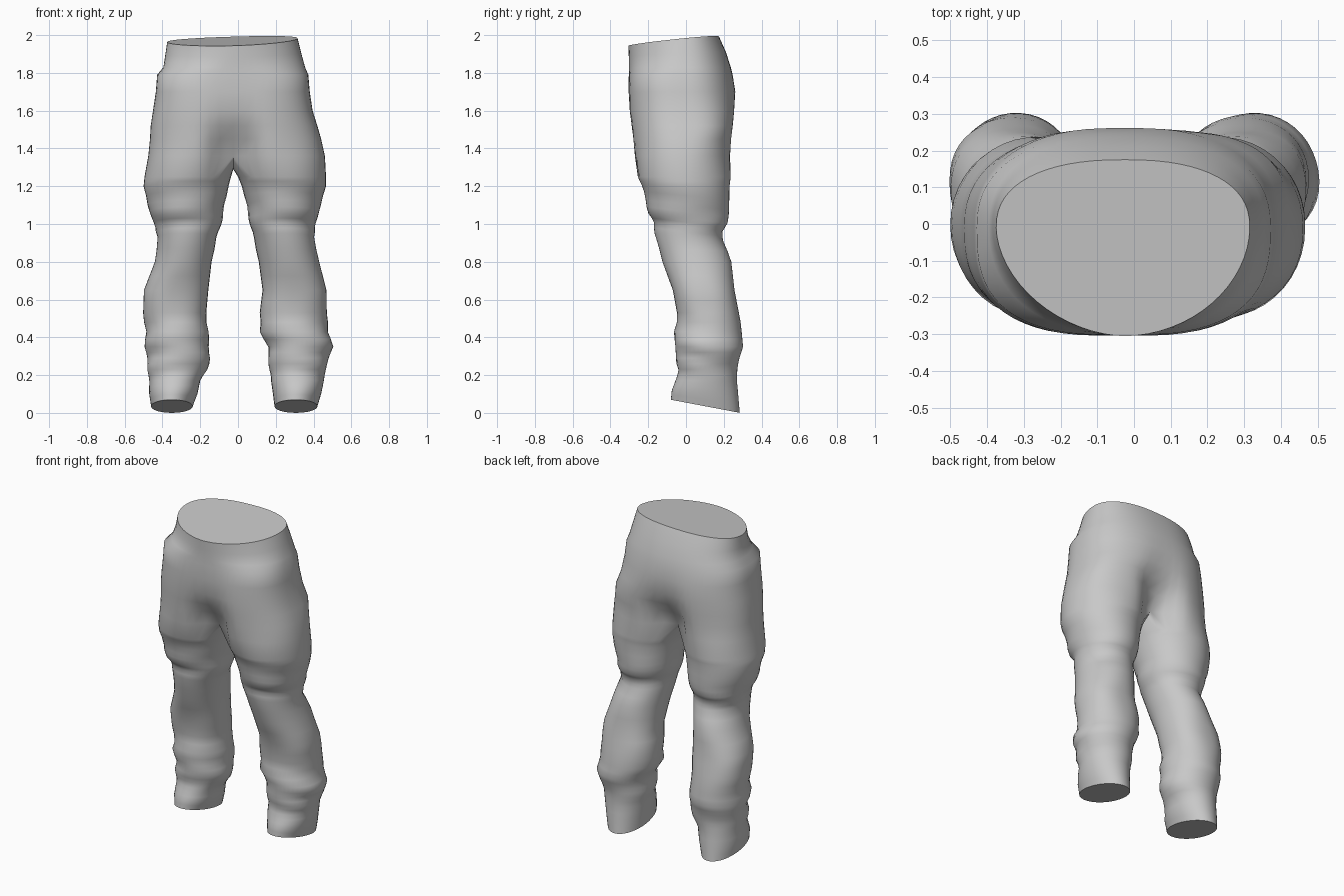
import bpy, bmesh, math

if "Cube" in bpy.data.objects:
    bpy.data.objects.remove(bpy.data.objects["Cube"])

XC = -0.025         # centre line of the body
M, K = 32, 8        # steps round the outer side and the inner thigh

# body: z, left edge, right edge, front, back, seam inset, corner power, leg blend
BODY = [
    (1.975, -0.375, 0.315, -0.305, 0.175, 0.0, 1.04, 0.0),
    (1.90, -0.385, 0.335, -0.303, 0.212, 0.0, 1.0, 0.0),
    (1.83, -0.395, 0.355, -0.302, 0.237, 0.0, 0.92, 0.0),
    (1.79, -0.428, 0.372, -0.303, 0.247, 0.0, 0.74, 0.0),
    (1.70, -0.435, 0.38, -0.307, 0.264, 0.003, 0.75, 0.0),
    (1.60, -0.45, 0.395, -0.308, 0.265, 0.016, 0.77, 0.0),
    (1.52, -0.462, 0.42, -0.302, 0.26, 0.04, 0.80, 0.03),
    (1.45, -0.466, 0.44, -0.297, 0.255, 0.09, 0.83, 0.12),
    (1.36, -0.475, 0.46, -0.288, 0.25, 0.13, 0.86, 0.35),
]
# legs: z, left outer, left inner, right outer, right inner, front, back
LEGS = [
    (1.25, -0.495, -0.037, 0.466, 0.0, -0.255, 0.237),
    (1.20, -0.50, -0.05, 0.466, 0.02, -0.235, 0.23),
    (1.10, -0.475, -0.07, 0.435, 0.045, -0.21, 0.23),
    (1.03, -0.46, -0.085, 0.425, 0.06, -0.202, 0.215),
    (0.985, -0.438, -0.095, 0.405, 0.068, -0.17, 0.195),
    (0.93, -0.422, -0.11, 0.40, 0.08, -0.162, 0.20),
    (0.80, -0.44, -0.14, 0.43, 0.11, -0.125, 0.24),
    (0.65, -0.498, -0.157, 0.468, 0.13, -0.07, 0.257),
    (0.53, -0.502, -0.168, 0.47, 0.115, -0.048, 0.28),
    (0.43, -0.49, -0.16, 0.48, 0.12, -0.055, 0.297),
    (0.35, -0.49, -0.15, 0.50, 0.155, -0.065, 0.30),
    (0.29, -0.485, -0.152, 0.485, 0.165, -0.045, 0.285),
    (0.23, -0.475, -0.16, 0.46, 0.165, -0.045, 0.27),
    (0.17, -0.47, -0.20, 0.455, 0.175, -0.055, 0.27),
    (0.10, -0.47, -0.215, 0.44, 0.185, -0.075, 0.278),
    (0.035, -0.46, -0.24, 0.42, 0.193, -0.08, 0.285),
]


def spow(v, p):
    return math.copysign(abs(v) ** p, v)


def smooth(a, b, v):
    t = min(1, max(0, (v - a) / (b - a)))
    return t * t * (3 - 2 * t)


def hip_point(u, xo, yf, yb, inset, power, back_power):
    """Half of the hip outline, from the front seam to the back seam."""
    t = math.pi * u
    yc = -0.01
    r, p = ((yc - yf), power) if u < 0.5 else ((yb - yc), back_power)
    y = yc - r * spow(math.cos(t), p)
    y -= math.copysign(inset, y) * math.exp(-(math.sin(t) / 0.2) ** 2)
    return XC + (xo - XC) * spow(math.sin(t), p), y


def leg_point(u, xo, xi, yf, yb, p):
    """Outline of one leg; u runs 0-1 outside and 1-4/3 along the inner thigh."""
    a = math.radians(45 + 270 * u)
    cx, cy = (xo + xi) / 2, (yf + yb) / 2
    return (cx - (xo - xi) / 2 * spow(math.cos(a), p),
            cy - (yb - yf) / 2 * spow(math.sin(a), p))


def folds(x, y, z, s):
    """Slanted cloth wrinkles, strongest on the shin and behind the knee."""
    front = 1 - smooth(0.02, 0.2, y)
    calf = smooth(0.15, 0.24, z) * (1 - smooth(0.42, 0.55, z))
    knee = smooth(0.85, 0.95, z) * (1 - smooth(1.05, 1.2, z))
    return (0.009 * calf * (0.25 + 0.75 * front) * math.sin(44 * z + 9 * y + s * 7 * x)
            + 0.005 * knee * math.sin(38 * z - 10 * y + s * 8 * x))


bm = bmesh.new()


def bridge(a, b, closed, flip):
    n = len(a)
    for i in range(n if closed else n - 1):
        j = (i + 1) % n
        f = [a[i], a[j], b[j], b[i]]
        bm.faces.new(f[::-1] if flip else f)


waist = []
for side in (-1, 1):
    left = side < 0
    prev = None
    # hips, turning gradually into the thighs
    for z, xl, xr, yf, yb, inset, power, blend in BODY:
        xo = xl if left else xr
        if left:
            power += 0.06 if z > 1.85 else -0.03
        # bulging pocket at the back of the right hip
        back_power = 0.85 - (0 if left else 0.2 * math.exp(-((z - 1.52) / 0.09) ** 2))
        ring = []
        for i in range(M + 1):
            u = i / M
            x, y = hip_point(u, xo, yf, yb, inset, power, back_power)
            lx, ly = leg_point(u, xo, XC, yf, yb, 0.95)
            w = blend * math.sin(math.pi * u) ** 0.5 if 0 < i < M else 0
            x, y = x + (lx - x) * w, y + (ly - y) * w
            tilt = (0.10 * y + 0.03 * x) * smooth(1.84, 1.97, z)
            ring.append(bm.verts.new((x, y, z + tilt)))
        if prev:
            bridge(prev, ring, False, not left)
        else:
            waist.append(ring)
        prev = ring
    # saddle between the legs
    y0, y1 = ring[-1].co.y, ring[0].co.y
    for i in range(1, K):
        t = i / K
        ring.append(bm.verts.new((XC, y0 + (y1 - y0) * t,
                                  z - 0.07 * math.sin(math.pi * t))))
    # leg rings, with extra rings in between to carry the wrinkles
    rows = []
    for a, b in zip(LEGS, LEGS[1:]):
        rows += [a, tuple((p + q) / 2 for p, q in zip(a, b))]
    rows.append(LEGS[-1])
    for z, lo, li, ro, ri, yf, yb in rows:
        xo, xi = (lo, li) if left else (ro, ri)
        ring = []
        cx, cy = (xo + xi) / 2, (yf + yb) / 2
        power = 0.98 - 0.14 * math.exp(-((z - 0.6) / 0.12) ** 2)
        for i in range(M + K):
            x, y = leg_point(i / M if i <= M else 1 + (i - M) / K / 3,
                             xo, xi, yf, yb, power)
            d = folds(x, y, z, side)
            r = math.hypot(x - cx, y - cy)
            hem = -0.19 * (y - cy) * (1 - smooth(0.03, 0.2, z))
            knee = -0.12 * (y - cy) * smooth(0.8, 0.95, z) * (1 - smooth(1.1, 1.25, z))
            ring.append(bm.verts.new((x + d * (x - cx) / r, y + d * (y - cy) / r,
                                      z + hem + knee)))
        bridge(prev, ring, True, not left)
        prev = ring
    # closed leg end
    bm.faces.new(prev)

# closed waist
bm.faces.new(waist[0] + waist[1][-2:0:-1])
bmesh.ops.remove_doubles(bm, verts=bm.verts, dist=0.0005)
bmesh.ops.recalc_face_normals(bm, faces=bm.faces)

mesh = bpy.data.meshes.new("trousers")
bm.to_mesh(mesh)
bm.free()
trousers = bpy.data.objects.new("trousers", mesh)
bpy.context.collection.objects.link(trousers)

grey = bpy.data.materials.new("grey cloth")
grey.diffuse_color = (0.58, 0.58, 0.58, 1)
grey.use_nodes = True
grey.node_tree.nodes["Principled BSDF"].inputs["Base Color"].default_value = grey.diffuse_color
mesh.materials.append(grey)

bpy.context.view_layer.objects.active = trousers
trousers.select_set(True)
bpy.ops.object.shade_smooth_by_angle(angle=math.radians(50))
